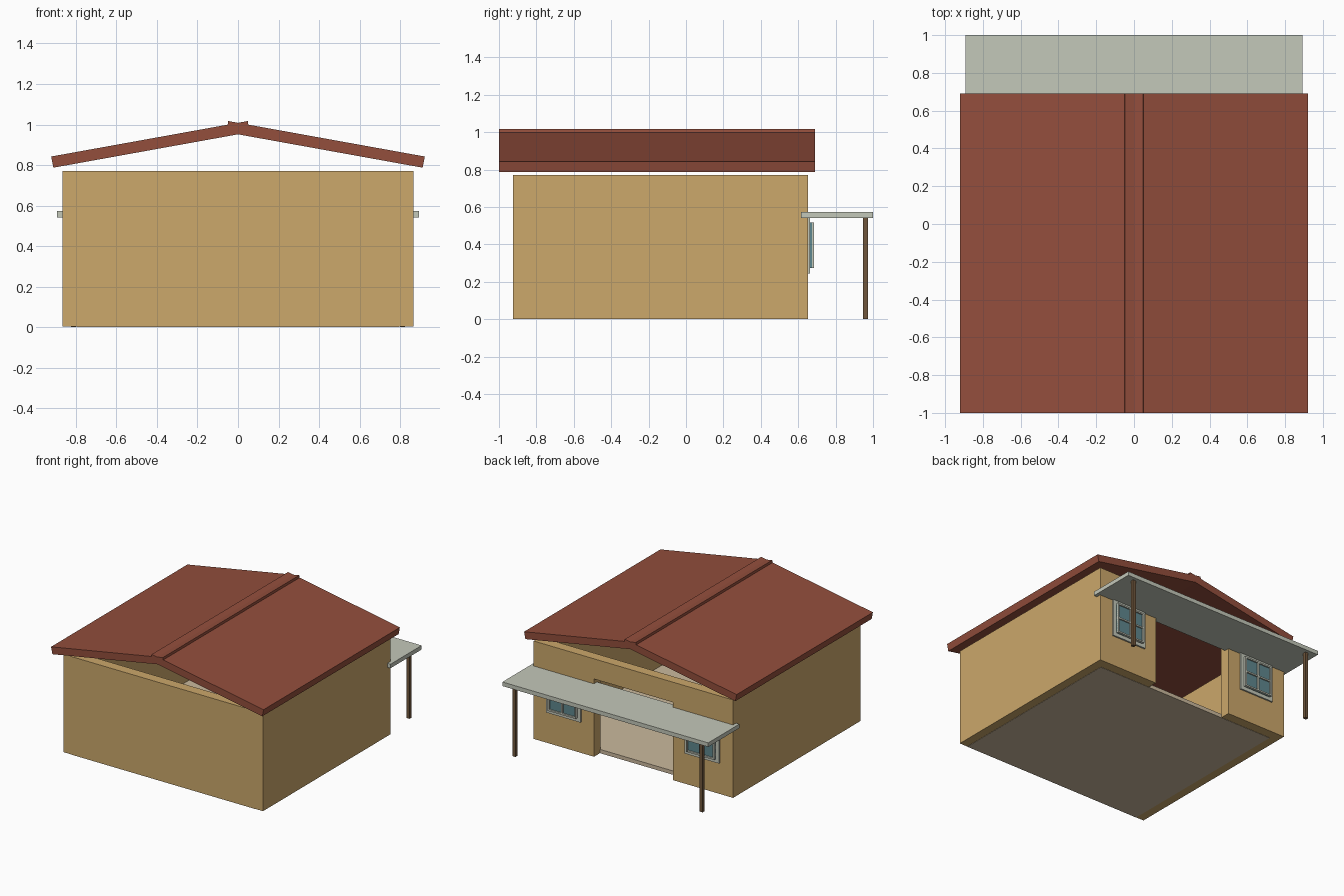
import bpy, bmesh, math
from mathutils import Matrix

if "Cube" in bpy.data.objects:
    bpy.data.objects.remove(bpy.data.objects["Cube"])


def material(name, rgb):
    m = bpy.data.materials.new(name)
    lin = [((c / 255 + 0.055) / 1.055) ** 2.4 for c in rgb]
    m.diffuse_color = (*lin, 1)
    m.use_nodes = True
    m.node_tree.nodes["Principled BSDF"].inputs["Base Color"].default_value = m.diffuse_color
    return m


WALL = material("tan_wall", (204, 168, 107))
ROOF = material("red_brown_roof", (147, 78, 60))
PALE = material("pale_grey_trim", (196, 200, 186))
WOOD = material("brown_wood", (112, 86, 60))
GLASS = material("teal_glass", (95, 135, 142))
FLOOR = material("beige_floor", (203, 185, 157))


def box(name, x, y, z, mat):
    """Box from (min, max) ranges on each axis."""
    bm = bmesh.new()
    size = [r[1] - r[0] for r in (x, y, z)]
    mid = [(r[0] + r[1]) / 2 for r in (x, y, z)]
    bmesh.ops.create_cube(bm, size=1, matrix=Matrix.Translation(mid) @ Matrix.Diagonal((*size, 1)))
    me = bpy.data.meshes.new(name)
    bm.to_mesh(me)
    bm.free()
    me.materials.append(mat)
    ob = bpy.data.objects.new(name, me)
    bpy.context.collection.objects.link(ob)
    return ob


def prism(name, profile, y0, y1, mat):
    """Extrude an x-z profile along y."""
    bm = bmesh.new()
    face = bm.faces.new([bm.verts.new((px, y0, pz)) for px, pz in profile])
    ext = bmesh.ops.extrude_face_region(bm, geom=[face])
    bmesh.ops.translate(bm, vec=(0, y1 - y0, 0),
                        verts=[v for v in ext["geom"] if isinstance(v, bmesh.types.BMVert)])
    bmesh.ops.recalc_face_normals(bm, faces=bm.faces)
    me = bpy.data.meshes.new(name)
    bm.to_mesh(me)
    bm.free()
    me.materials.append(mat)
    ob = bpy.data.objects.new(name, me)
    bpy.context.collection.objects.link(ob)
    return ob


# Open-topped wall shell with a wide doorway in the back
walls = box("walls", (-0.865, 0.865), (-0.925, 0.652), (0.002, 0.77), WALL)
cutters = [
    box("room_cutter", (-0.795, 0.795), (-0.845, 0.572), (-0.1, 0.9), WALL),
    box("doorway_cutter", (-0.342, 0.342), (0.5, 0.75), (-0.1, 0.612), WALL),
]
for c in cutters:
    mod = walls.modifiers.new(c.name, "BOOLEAN")
    mod.operation = "DIFFERENCE"
    mod.solver = "EXACT"
    mod.object = c
    c.hide_render = True
    c.hide_viewport = True

# Floor slab
box("floor", (-0.795, 0.795), (-0.924, 0.575), (0, 0.03), FLOOR)

# Two tilted roof slabs that cross at the ridge
for s, side in ((-1, "left"), (1, "right")):
    prof = [(s * 0.922, 0.842), (s * 0.911, 0.787), (s * -0.058, 0.962), (s * -0.048, 1.017)]
    prism(side + "_roof_slab", prof, -1.0, 0.69, ROOF)

# Awning over the back, with posts
box("awning", (-0.893, 0.893), (0.615, 1.0), (0.542, 0.574), PALE)
for s, side in ((-1, "left"), (1, "right")):
    cx = s * 0.812
    box(side + "_post", (cx - 0.013, cx + 0.013), (0.947, 0.973), (0, 0.542), WOOD)

# Windows: backing trim, glass, then frame bars and a cross
for s, side in ((-1, "left"), (1, "right")):
    cx, cz, h, b = s * 0.6, 0.395, 0.122, 0.012
    box(side + "_window_trim", (cx - 0.15, cx + 0.15), (0.645, 0.664), (0.245, 0.542), PALE)
    box(side + "_window_glass", (cx - h, cx + h), (0.66, 0.673), (cz - h, cz + h), GLASS)
    y = (0.66, 0.685)
    for i, o in enumerate((-h + b / 2, 0, h - b / 2)):
        box(f"{side}_window_upright_{i}", (cx + o - b / 2, cx + o + b / 2), y, (cz - h, cz + h), PALE)
        box(f"{side}_window_crossbar_{i}", (cx - h, cx + h), (0.66, 0.684),
            (cz + o - b / 2, cz + o + b / 2), PALE)
